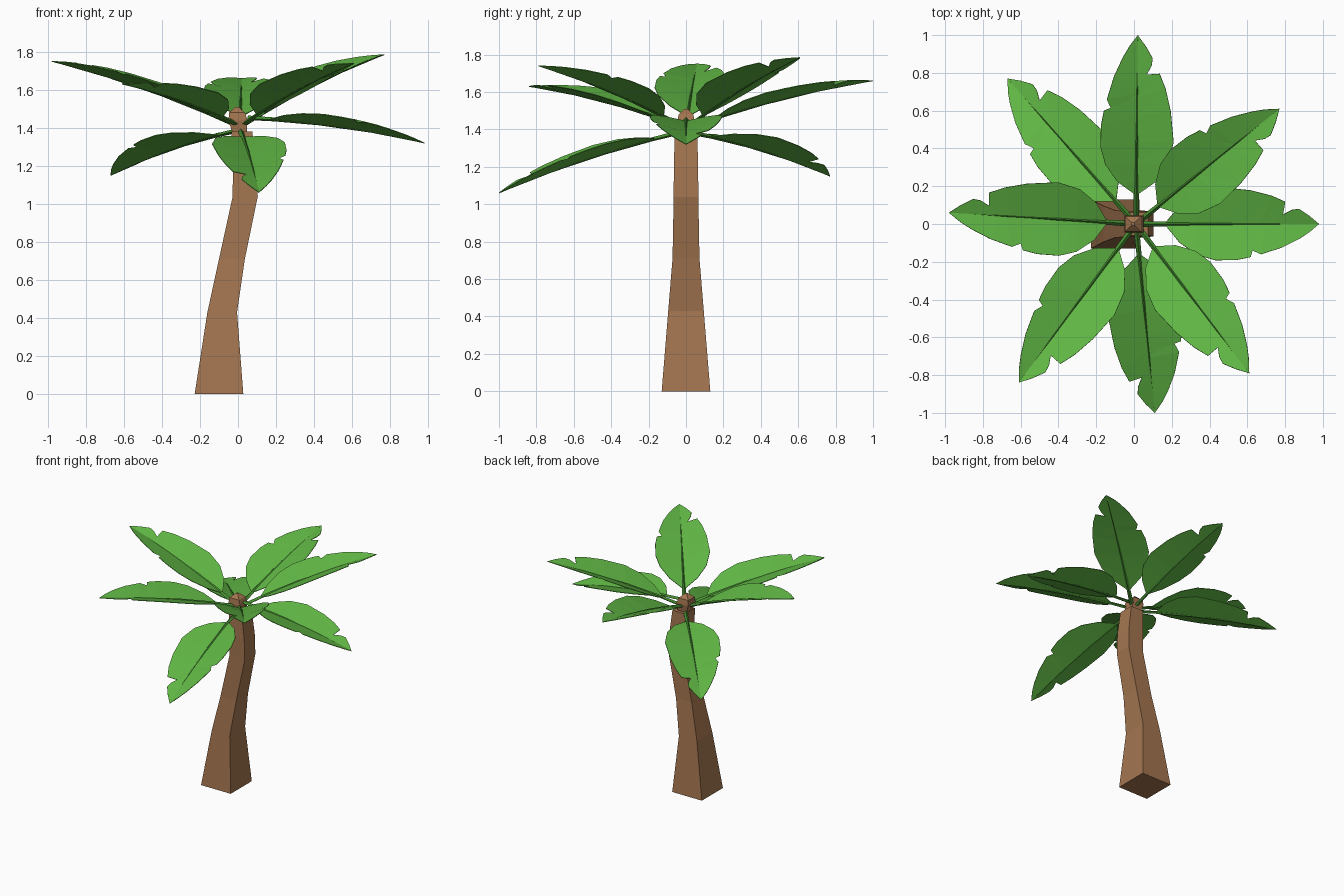
import bpy, bmesh
from mathutils import Vector

if "Cube" in bpy.data.objects:
    bpy.data.objects.remove(bpy.data.objects["Cube"])

def material(name, col):
    m = bpy.data.materials.new(name)
    m.diffuse_color = (*col, 1)
    m.use_nodes = True
    m.node_tree.nodes["Principled BSDF"].inputs["Base Color"].default_value = m.diffuse_color
    return m

BROWN = material("bark", (0.37, 0.18, 0.08))
GREEN = material("leaf", (0.12, 0.48, 0.06))
DARK = material("leaf_rib", (0.06, 0.27, 0.03))

def finish(bm, name, mat):
    bmesh.ops.recalc_face_normals(bm, faces=bm.faces)
    me = bpy.data.meshes.new(name)
    bm.to_mesh(me)
    bm.free()
    me.materials.append(mat)
    ob = bpy.data.objects.new(name, me)
    bpy.context.collection.objects.link(ob)
    return ob

def loft(rings, name, mat):
    """Skin a list of closed rings and cap both ends."""
    bm = bmesh.new()
    vs = [[bm.verts.new(p) for p in r] for r in rings]
    n = len(vs[0])
    for a, b in zip(vs, vs[1:]):
        for i in range(n):
            bm.faces.new((a[i], a[(i + 1) % n], b[(i + 1) % n], b[i]))
    bm.faces.new(vs[0])
    bm.faces.new(vs[-1])
    return finish(bm, name, mat)

def box_ring(x, z, hx, hy):
    return [(x + sx * hx, sy * hy, z) for sx, sy in ((-1, -1), (1, -1), (1, 1), (-1, 1))]

# Square, bent trunk: centre x, z, half width x, half width y
trunk = [(-0.10, 0, 0.128, 0.13), (-0.083, 0.43, 0.078, 0.095), (-0.032, 0.71, 0.068, 0.072),
         (0.038, 1.04, 0.066, 0.066), (0.036, 1.2, 0.063, 0.065), (0.02, 1.38, 0.055, 0.06)]
loft([box_ring(*s) for s in trunk], "trunk", BROWN)

# Pointed bud on top of the trunk
bud = [(0.01, 1.36, 0.035, 0.035), (0.0, 1.44, 0.05, 0.045), (-0.005, 1.48, 0.042, 0.04),
       (-0.005, 1.51, 0.008, 0.008)]
loft([box_ring(*s) for s in bud], "bud", BROWN)

# Leaf outline: position along the rib, half width; the dips are torn notches
TORN_LATE = [(0.13, 0.015), (0.2, 0.10), (0.3, 0.165), (0.43, 0.195), (0.6, 0.178), (0.72, 0.15),
             (0.80, 0.118), (0.79, 0.05), (0.84, 0.075), (0.88, 0.08), (0.94, 0.045)]
TORN_MID = [(0.13, 0.015), (0.2, 0.10), (0.3, 0.165), (0.40, 0.192), (0.52, 0.19), (0.60, 0.175),
            (0.575, 0.125), (0.66, 0.16), (0.78, 0.125), (0.88, 0.08), (0.94, 0.045)]
LIFT = 0.28   # how far the leaf halves fold upward

def frond(name, tip, z0, flip):
    tip = Vector(tip)
    flat = Vector((tip.x, tip.y, 0)).normalized()
    start = flat * 0.04 + Vector((0.01, 0, z0))
    axis = tip - start
    side = axis.cross(Vector((0, 0, 1))).normalized()
    up = side.cross(axis).normalized()

    def rib(t):
        return start + axis * t + up * (0.09 * t * (1 - t))

    # Folded blade with a torn edge on each side
    bm = bmesh.new()
    mids = [bm.verts.new(rib(a[0] * 0.5 + b[0] * 0.5)) for a, b in zip(TORN_LATE, TORN_MID)]
    end = bm.verts.new(tip)
    for s, outline in ((1, TORN_LATE), (-1, TORN_MID)):
        s *= flip
        edge = [bm.verts.new(rib(t) + side * s * w + up * w * LIFT) for t, w in outline]
        for i in range(len(edge) - 1):
            bm.faces.new((mids[i], mids[i + 1], edge[i + 1]))
            bm.faces.new((mids[i], edge[i + 1], edge[i]))
        bm.faces.new((mids[-1], end, edge[-1]))
    blade = finish(bm, name + "_blade", GREEN)
    sol = blade.modifiers.new("thickness", 'SOLIDIFY')
    sol.thickness = 0.004
    sol.offset = 0

    # Tapering three-sided rib
    rings = []
    for t in (0, 0.15, 0.4, 0.7, 0.98):
        w = 0.013 * (1 - t) + 0.002
        c = rib(t)
        rings.append([c + side * w, c + up * w, c - side * w, c - up * w * 0.6])
    loft(rings, name + "_rib", DARK)

# Eight fronds: tip, height of the stem on the trunk, mirror side
fronds = [((0.02, 1.0, 1.66), 1.42, 1), ((0.77, 0.61, 1.785), 1.42, 1),
          ((0.98, 0.0, 1.32), 1.45, -1), ((0.61, -0.79, 1.74), 1.42, 1),
          ((0.11, -1.0, 1.06), 1.38, 1), ((-0.61, -0.84, 1.63), 1.42, -1),
          ((-0.98, 0.06, 1.75), 1.42, 1), ((-0.67, 0.77, 1.15), 1.38, 1)]
for i, (tip, z0, flip) in enumerate(fronds):
    frond(f"frond_{i + 1}", tip, z0, flip)
